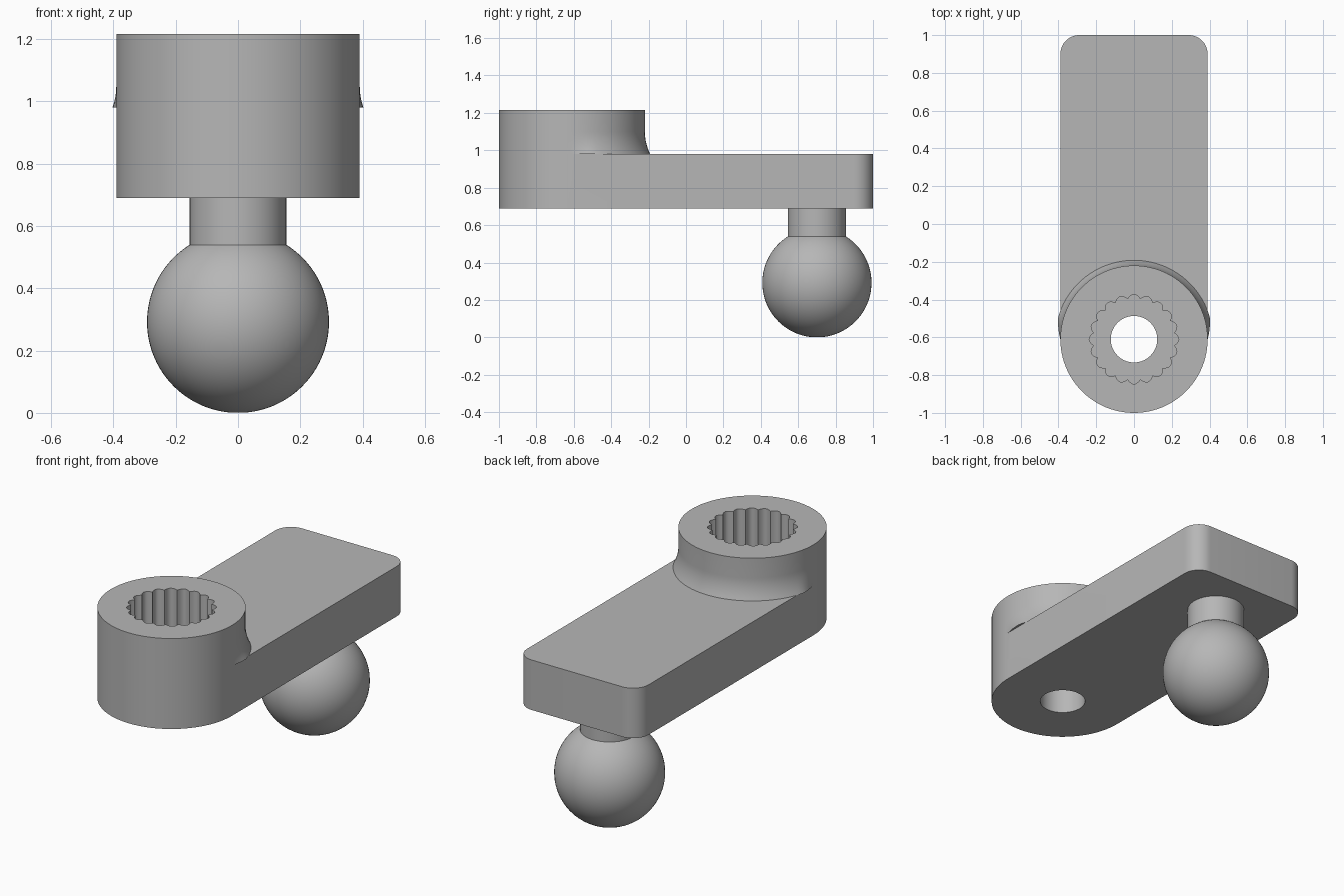
import bpy
import bmesh
from math import sin, cos, pi, radians

cube = bpy.data.objects.get("Cube")
if cube:
    bpy.data.objects.remove(cube, do_unlink=True)

SEG = 96
R = 0.39                            # hub radius and half width of the arm
HUB_Y, BALL_Y = -0.61, 0.70
BOTTOM, ARM_TOP, HUB_TOP = 0.69, 0.98, 1.215

grey = bpy.data.materials.new("grey plastic")
grey.use_nodes = True
colour = (0.47, 0.47, 0.47, 1)
grey.diffuse_color = colour
grey.node_tree.nodes["Principled BSDF"].inputs["Base Color"].default_value = colour


def loft(name, rings):
    """Closed solid skinned through rings with equal point counts."""
    bm = bmesh.new()
    loops = [[bm.verts.new(p) for p in ring] for ring in rings]
    n = len(loops[0])
    for a, b in zip(loops, loops[1:]):
        for i in range(n):
            j = (i + 1) % n
            bm.faces.new((a[i], a[j], b[j], b[i]))
    bm.faces.new(loops[0][::-1])
    bm.faces.new(loops[-1])
    bmesh.ops.remove_doubles(bm, verts=bm.verts, dist=1e-5)
    bmesh.ops.recalc_face_normals(bm, faces=bm.faces)
    mesh = bpy.data.meshes.new(name)
    bm.to_mesh(mesh)
    bm.free()
    mesh.materials.append(grey)
    obj = bpy.data.objects.new(name, mesh)
    bpy.context.collection.objects.link(obj)
    return obj


def ring(y, z, radius, n=SEG):
    """Circle about a vertical axis; radius is a function of the angle."""
    angles = [2 * pi * i / n for i in range(n)]
    return [(radius(a) * cos(a), y + radius(a) * sin(a), z) for a in angles]


def activate(obj):
    bpy.ops.object.select_all(action='DESELECT')
    obj.select_set(True)
    bpy.context.view_layer.objects.active = obj


def combine(target, other, operation):
    activate(target)
    mod = target.modifiers.new(operation.lower(), 'BOOLEAN')
    mod.operation, mod.solver, mod.object = operation, 'EXACT', other
    bpy.ops.object.modifier_apply(modifier=mod.name)
    bpy.data.objects.remove(other, do_unlink=True)


def smooth(obj):
    activate(obj)
    bpy.ops.object.shade_smooth_by_angle(angle=radians(28))


# Arm: round front end, two rounded back corners
outline = [(R * cos(a), HUB_Y + R * sin(a))
           for a in (pi + 2 * pi * i / SEG for i in range(SEG // 2 + 1))]
CORNER = 0.10
for side, start in ((1, 0), (-1, pi / 2)):
    for i in range(13):
        a = start + pi / 2 * i / 12
        outline.append((side * (R - CORNER) + CORNER * cos(a),
                        1 - CORNER + CORNER * sin(a)))
arm = loft("arm", [[(x, y, z) for x, y in outline] for z in (BOTTOM, ARM_TOP)])


# Hub: cylinder with a concave flare on the back where it meets the arm
def flared(amount):
    return lambda a: R + amount * min(1, max(0, sin(a) / 0.27))


FLARE, FLARE_H, STEPS = 0.028, 0.12, 8
rings = [ring(HUB_Y, BOTTOM, flared(0)), ring(HUB_Y, ARM_TOP, flared(0))]
for i in range(STEPS + 1):
    t = i / STEPS
    rings.append(ring(HUB_Y, ARM_TOP + FLARE_H * t, flared(FLARE * (1 - t) ** 2)))
rings.append(ring(HUB_Y, HUB_TOP, flared(0)))
hub = loft("hub", rings)
combine(arm, hub, 'UNION')

# Splined socket from above and a plain screw hole right through
TEETH = 20
socket = loft("socket_cutter", [
    ring(HUB_Y, z, lambda a: 0.215 + 0.022 * abs(cos(TEETH * a / 2)), TEETH * 12)
    for z in (0.86, 1.4)])
combine(arm, socket, 'DIFFERENCE')
hole = loft("hole_cutter", [ring(HUB_Y, z, lambda a: 0.123, 64) for z in (0.5, 1.4)])
combine(arm, hole, 'DIFFERENCE')
arm.name = "arm_with_hub"
smooth(arm)

# Ball and its neck, turned as one closed solid under the back end
BALL_R, NECK_R = 0.292, 0.155
stop = pi - math_angle if (math_angle := 0.56) else pi
profile = [(BALL_R * sin(stop * i / 40), BALL_R - BALL_R * cos(stop * i / 40))
           for i in range(1, 41)]
profile += [(NECK_R, profile[-1][1]), (NECK_R, BOTTOM + 0.01)]
ball = loft("ball_joint", [ring(BALL_Y, z, lambda a, r=r: r, 64) for r, z in profile])
smooth(ball)
